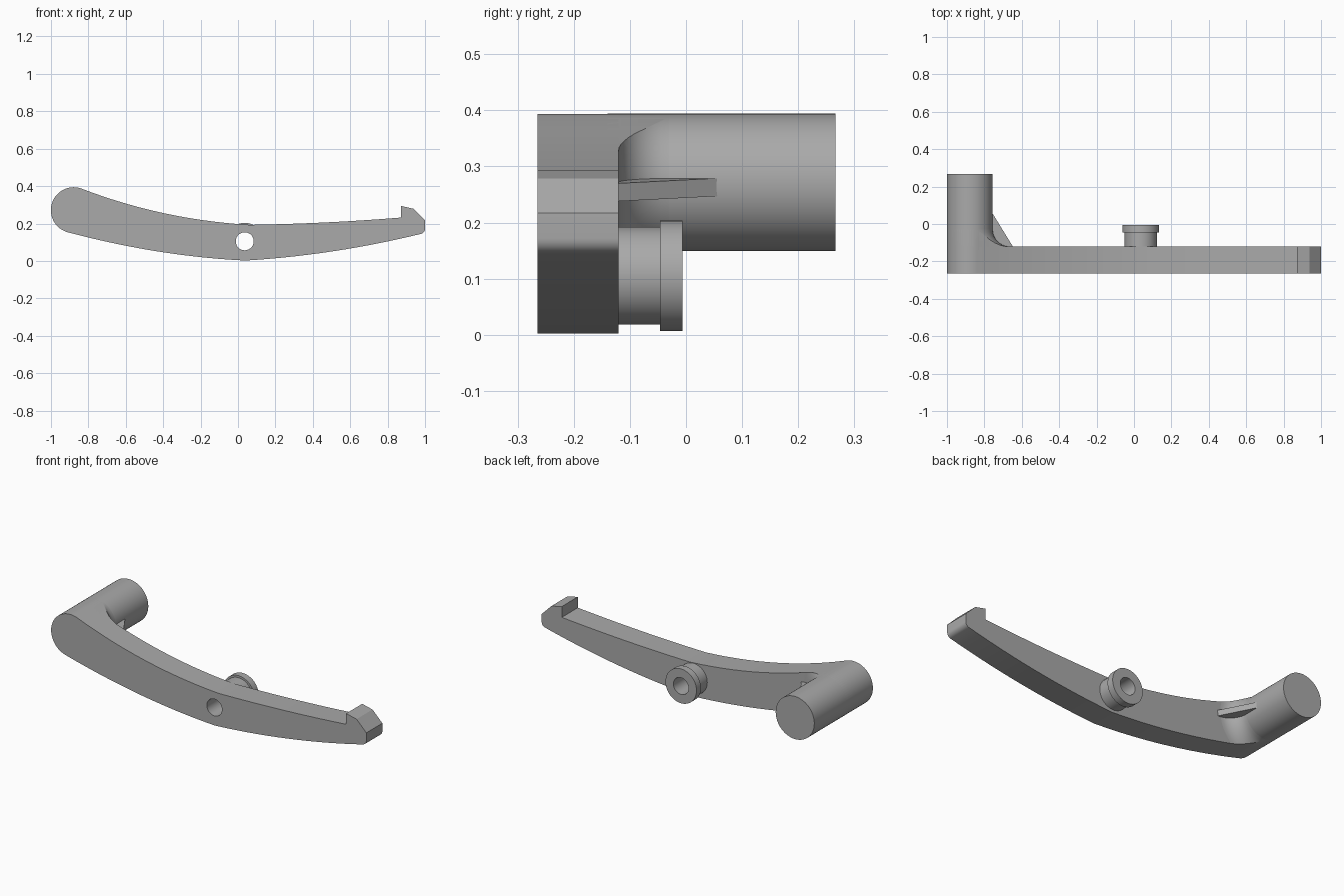
import bpy, bmesh, math
from mathutils import Vector

cube = bpy.data.objects.get("Cube")
if cube:
    bpy.data.objects.remove(cube, do_unlink=True)

GREY = (0.4, 0.4, 0.4, 1)
mat = bpy.data.materials.new("plain grey")
mat.use_nodes = True
mat.diffuse_color = GREY
mat.node_tree.nodes["Principled BSDF"].inputs["Base Color"].default_value = GREY

FRONT, BACK = -0.265, -0.12          # arm thickness range
GRIP = Vector((-0.878, 0.2715))      # grip axis (x, z)
GRIP_R = 0.1225
PIVOT = Vector((0.036, 0.105))       # pivot axis (x, z)


def finish(name, bm):
    bmesh.ops.remove_doubles(bm, verts=bm.verts, dist=1e-5)
    bmesh.ops.recalc_face_normals(bm, faces=bm.faces)
    mesh = bpy.data.meshes.new(name)
    bm.to_mesh(mesh)
    bm.free()
    mesh.materials.append(mat)
    ob = bpy.data.objects.new(name, mesh)
    bpy.context.collection.objects.link(ob)
    return ob


def prism(name, points, direction):
    """Extrude a closed outline of 3D points along a direction."""
    bm = bmesh.new()
    face = bm.faces.new([bm.verts.new(p) for p in points])
    out = bmesh.ops.extrude_face_region(bm, geom=[face], use_keep_orig=True)
    moved = [v for v in out["geom"] if isinstance(v, bmesh.types.BMVert)]
    bmesh.ops.translate(bm, verts=moved, vec=direction)
    return finish(name, bm)


def lathe(name, axis, profile, steps=64):
    """Spin a closed (radius, y) profile about an axis parallel to y."""
    bm = bmesh.new()
    rings = []
    for r, y in profile:
        ring = []
        for i in range(steps):
            a = math.tau * i / steps
            ring.append(bm.verts.new((axis.x + r * math.cos(a), y, axis.y + r * math.sin(a))))
        rings.append(ring)
    for k, ring in enumerate(rings):
        nxt = rings[(k + 1) % len(rings)]
        for i in range(steps):
            j = (i + 1) % steps
            bm.faces.new((ring[i], ring[j], nxt[j], nxt[i]))
    return finish(name, bm)


def rod(name, axis, radius, y0, y1, steps=64):
    ring = [(axis.x + radius * math.cos(math.tau * i / steps), y0,
             axis.y + radius * math.sin(math.tau * i / steps)) for i in range(steps)]
    return prism(name, ring, (0, y1 - y0, 0))


def arc(centre, radius, start, end, steps):
    angles = [math.radians(start + (end - start) * i / steps) for i in range(steps + 1)]
    return [Vector((centre[0] + radius * math.cos(a), centre[1] + radius * math.sin(a)))
            for a in angles]


def bow(a, mid, b, steps=14):
    """Quadratic curve through three points, without its end points."""
    a, mid, b = Vector(a), Vector(mid), Vector(b)
    c = 2 * mid - (a + b) / 2
    ts = [i / steps for i in range(1, steps)]
    return [a * (1 - t) ** 2 + c * 2 * t * (1 - t) + b * t * t for t in ts]


def boolean(ob, cutter, operation):
    mod = ob.modifiers.new("cut", "BOOLEAN")
    mod.object, mod.operation, mod.solver = cutter, operation, "EXACT"
    bpy.context.view_layer.update()
    deps = bpy.context.evaluated_depsgraph_get()
    mesh = bpy.data.meshes.new_from_object(ob.evaluated_get(deps))
    ob.modifiers.clear()
    ob.data = mesh
    bpy.data.objects.remove(cutter, do_unlink=True)


# Side outline of the arm: round grip end, bowed edges, hooked tip
round_end = arc(GRIP, GRIP_R, 72, 254, 32)
low, high = (0.04, 0.002), (0.06, 0.193)
tip = arc((0.972, 0.172), 0.028, -75, 0, 6)
hook = [Vector(p) for p in ((1, 0.217), (0.938, 0.279), (0.872, 0.294), (0.872, 0.232))]
outline = (round_end + bow(round_end[-1], (-0.43, 0.051), low) + [Vector(low)]
           + bow(low, (0.51, 0.052), tip[0]) + tip + hook
           + bow(hook[-1], (0.47, 0.206), high) + [Vector(high)]
           + bow(high, (-0.4, 0.256), round_end[0]))

# Arm with pivot hole
arm = prism("arm", [(p.x, FRONT, p.y) for p in outline], (0, BACK - FRONT, 0))
boolean(arm, rod("hole_cutter", PIVOT, 0.048, -0.4, 0.2), "DIFFERENCE")

# Grip post
grip = rod("grip_post", GRIP, GRIP_R, BACK - 0.02, 0.266)

# Fillet at the foot of the post, trimmed to the arm outline
R = 0.09
flare = [(GRIP_R + R - R * math.cos(math.radians(a)), BACK + R - R * math.sin(math.radians(a)))
         for a in range(0, 91, 9)]
fillet = lathe("grip_fillet", GRIP,
               [(0.06, BACK + R)] + flare + [(GRIP_R + R, BACK - 0.02), (0.06, BACK - 0.02)])
trim = prism("fillet_trim", [(p.x, BACK - 0.1, p.y) for p in outline], (0, 0.3, 0))
boolean(fillet, trim, "INTERSECT")

# Triangular stiffening rib between post and arm, tilted along the arm
rib = prism("rib", [(-0.86, BACK - 0.01, 0.255), (-0.65, BACK - 0.01, 0.238),
                    (-0.65, BACK, 0.238), (-0.758, 0.056, 0.247), (-0.86, 0.056, 0.255)],
            (0.002, 0, 0.032))

# Pivot boss with collar and through hole
boss = lathe("pivot_boss", PIVOT, [(0.048, BACK), (0.087, BACK), (0.087, -0.046),
                                   (0.0985, -0.046), (0.0985, -0.006), (0.048, -0.006)])

# Smooth curved walls, keep crisp edges
bpy.ops.object.select_all(action="DESELECT")
for ob in (arm, grip, fillet, rib, boss):
    ob.select_set(True)
    bpy.context.view_layer.objects.active = ob
bpy.ops.object.shade_smooth_by_angle(angle=math.radians(25))
